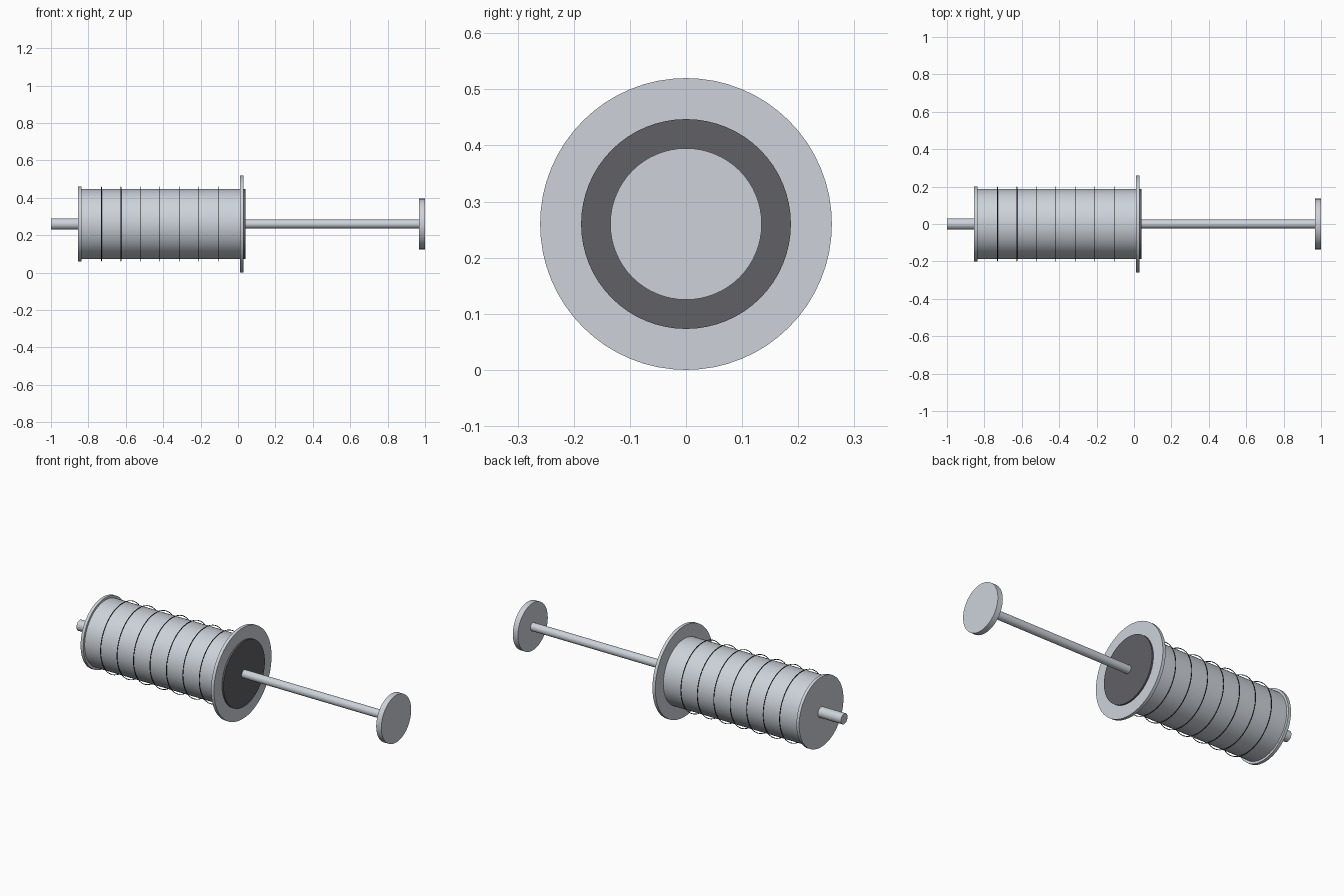
import bpy, math

cube = bpy.data.objects.get("Cube")
if cube:
    bpy.data.objects.remove(cube, do_unlink=True)

AXIS_Z = 0.26  # height of the long axis


def material(name, rgb):
    m = bpy.data.materials.new(name)
    m.use_nodes = True
    m.diffuse_color = (*rgb, 1)
    m.node_tree.nodes["Principled BSDF"].inputs["Base Color"].default_value = (*rgb, 1)
    return m


light_grey = material("light grey", (0.61, 0.65, 0.70))
dark_grey = material("dark grey", (0.12, 0.116, 0.13))
charcoal = material("charcoal", (0.05, 0.05, 0.055))


def finish(name, mat):
    o = bpy.context.object
    o.name = name
    o.data.materials.append(mat)
    bpy.ops.object.shade_smooth_by_angle(angle=math.radians(35))


def disc(name, x0, x1, radius, mat):
    """Cylinder along x from x0 to x1."""
    bpy.ops.mesh.primitive_cylinder_add(
        vertices=64, radius=radius, depth=x1 - x0,
        location=((x0 + x1) / 2, 0, AXIS_Z), rotation=(0, math.pi / 2, 0))
    finish(name, mat)


# Barrel with its end cap, nozzle and finger flange
disc("nozzle", -1.0, -0.845, 0.03, light_grey)
disc("end_cap", -0.855, -0.838, 0.2, light_grey)
disc("barrel", -0.845, 0.015, 0.187, light_grey)
disc("finger_flange", 0.012, 0.03, 0.26, light_grey)

# Plunger: stopper, rod and thumb plate
disc("plunger_stopper", 0.02, 0.039, 0.187, dark_grey)
disc("plunger_rod", 0.03, 0.98, 0.023, light_grey)
disc("thumb_plate", 0.968, 1.0, 0.135, light_grey)

# Thin measuring rings standing just off the barrel
for i in range(7):
    bpy.ops.mesh.primitive_torus_add(
        major_segments=64, minor_segments=8, major_radius=0.198, minor_radius=0.002,
        location=(-0.73 + i * 0.104, 0, AXIS_Z), rotation=(0, math.pi / 2, 0))
    finish(f"measuring_ring_{i + 1}", charcoal)
